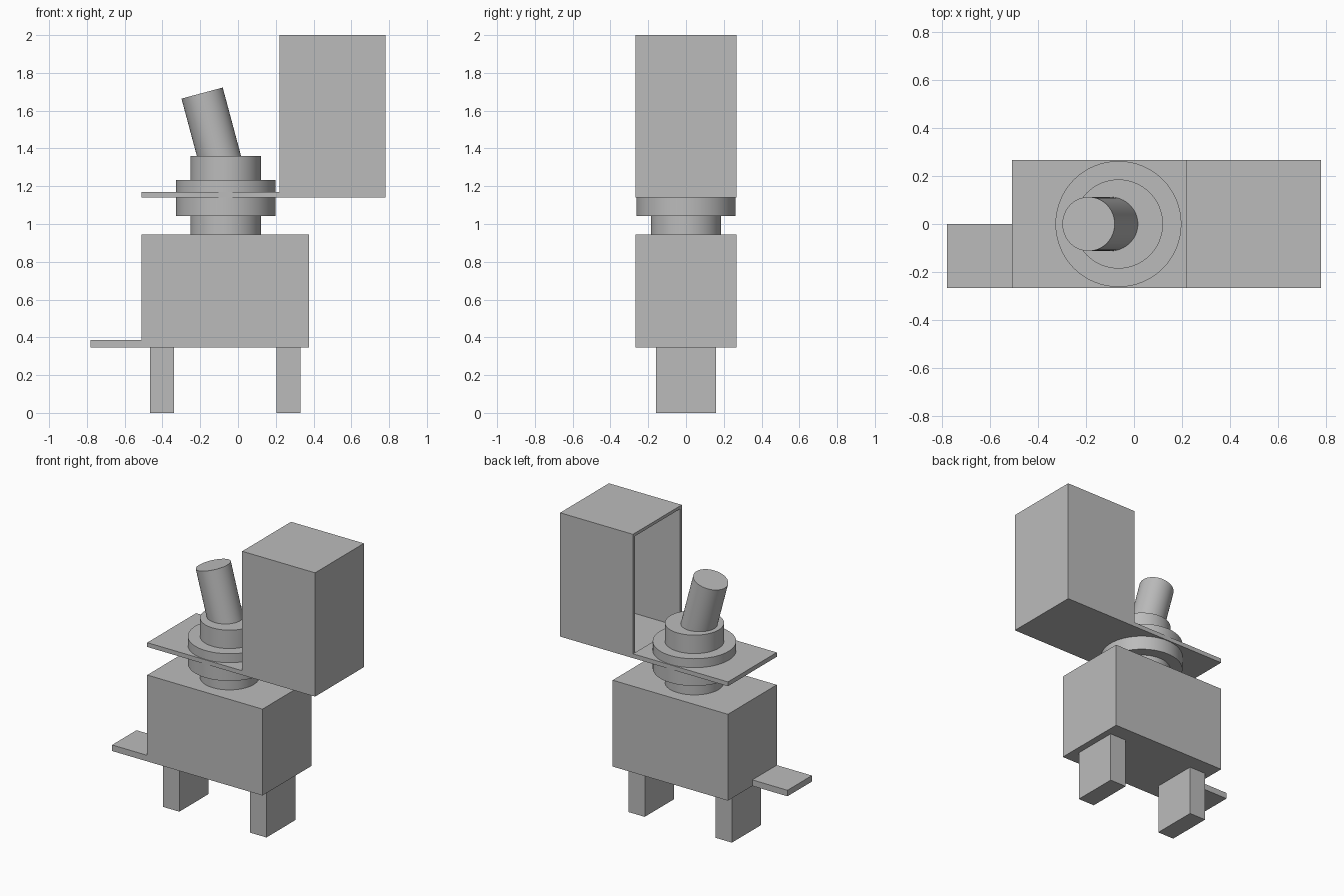
import bpy
import bmesh
import math
from mathutils import Vector

default = bpy.data.objects.get("Cube")
if default:
    bpy.data.objects.remove(default, do_unlink=True)

grey = bpy.data.materials.new("plain grey")
grey.use_nodes = True
GREY = (0.5, 0.5, 0.5, 1)
grey.diffuse_color = GREY
grey.node_tree.nodes["Principled BSDF"].inputs["Base Color"].default_value = GREY


def add_object(name, bm):
    mesh = bpy.data.meshes.new(name)
    bm.to_mesh(mesh)
    bm.free()
    mesh.materials.append(grey)
    obj = bpy.data.objects.new(name, mesh)
    bpy.context.collection.objects.link(obj)
    return obj


def box(name, low, high, open_left=False, wall=0.03):
    """Box between two corners; optionally a shell open towards -x."""
    low, high = Vector(low), Vector(high)
    bm = bmesh.new()
    bmesh.ops.create_cube(bm, size=1)
    for v in bm.verts:
        v.co = (low + high) / 2 + v.co * (high - low)
    if open_left:
        # Inset the -x face and push it in to leave even walls
        bm.normal_update()
        face = min(bm.faces, key=lambda f: f.normal.x)
        bmesh.ops.inset_region(bm, faces=[face], thickness=wall)
        result = bmesh.ops.extrude_discrete_faces(bm, faces=[face])
        inner = result["faces"][0]
        for v in inner.verts:
            v.co.x = high.x - wall
        bmesh.ops.recalc_face_normals(bm, faces=bm.faces)
    return add_object(name, bm)


def cylinder(name, radius, start, end):
    """Smooth-sided cylinder running between two points."""
    start, end = Vector(start), Vector(end)
    axis = end - start
    bm = bmesh.new()
    bmesh.ops.create_cone(bm, cap_ends=True, segments=64, radius1=radius,
                          radius2=radius, depth=axis.length)
    obj = add_object(name, bm)
    obj.location = (start + end) / 2
    obj.rotation_euler = axis.to_track_quat("Z", "Y").to_euler()
    bpy.ops.object.select_all(action="DESELECT")
    obj.select_set(True)
    bpy.context.view_layer.objects.active = obj
    bpy.ops.object.shade_smooth_by_angle(angle=math.radians(35))
    return obj


DEPTH = 0.268
CENTRE = -0.065

# Switch body, side tab and terminals
box("switch_body", (-0.51, -DEPTH, 0.345), (0.376, DEPTH, 0.945))
box("side_tab", (-0.78, -DEPTH, 0.345), (-0.51, 0, 0.387))
for side, x in (("right", -0.402), ("left", 0.268)):
    box(side + "_terminal", (x - 0.063, -0.16, 0), (x + 0.063, 0.16, 0.345))

# Threaded collar with a nut on each side of the plate
for name, radius, z0, z1 in (
    ("collar", 0.186, 0.945, 1.36),
    ("lower_nut", 0.263, 1.043, 1.14),
    ("upper_nut", 0.263, 1.17, 1.232),
):
    cylinder(name, radius, (CENTRE, 0, z0), (CENTRE, 0, z1))

# Tilted lever
tip = Vector((-0.19, 0, 1.693))
tilt = math.radians(15)
direction = Vector((-math.sin(tilt), 0, math.cos(tilt)))
cylinder("lever", 0.113, tip - direction * 0.45, tip)

# Guard plate and raised hollow cover
box("guard_plate", (-0.51, -DEPTH, 1.14), (0.22, DEPTH, 1.17))
box("guard_cover", (0.22, -DEPTH, 1.14), (0.78, DEPTH, 2), open_left=True)
